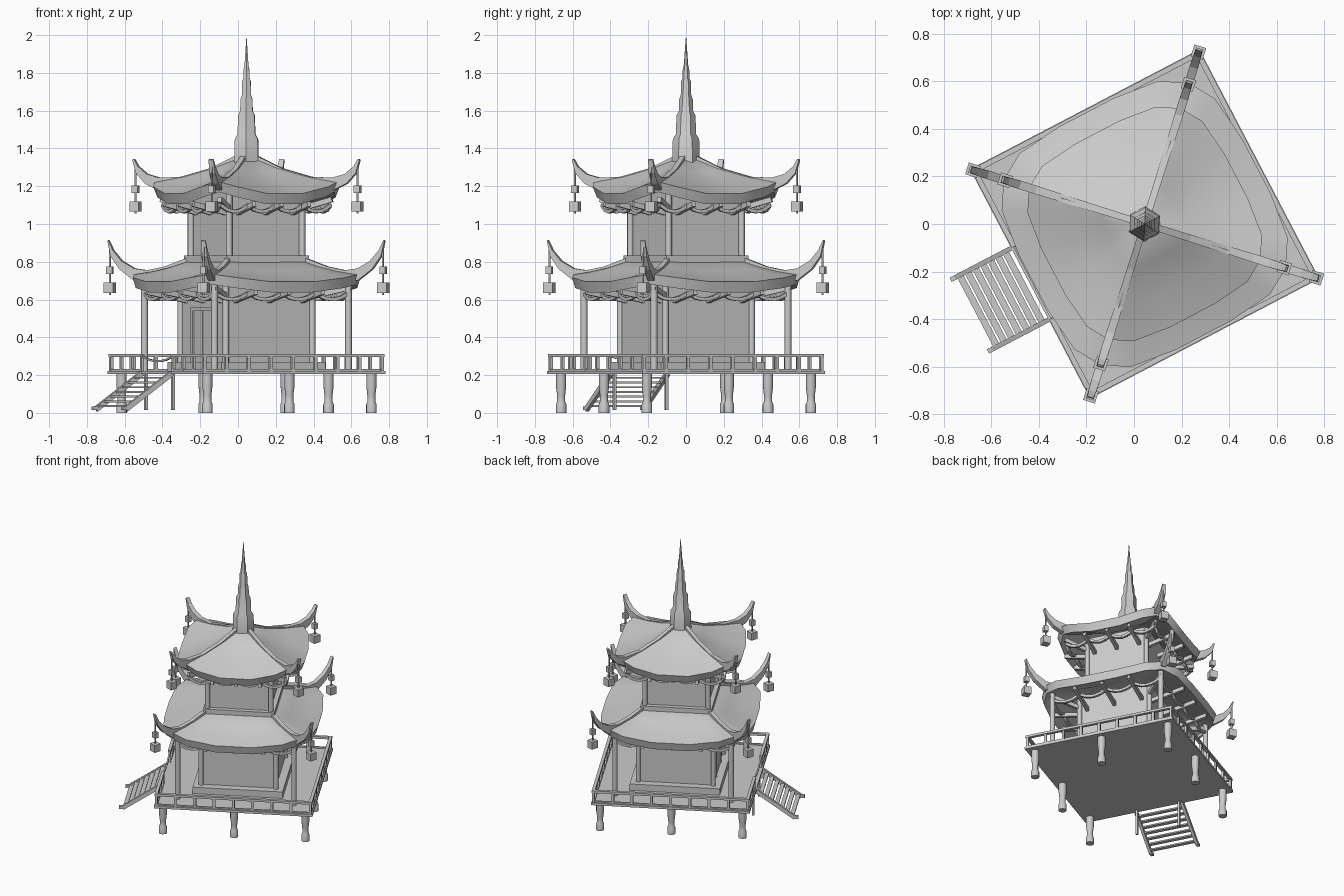
import bpy, bmesh
from math import sin, cos, pi, radians, sqrt
from mathutils import Matrix, Vector

if "Cube" in bpy.data.objects:
    bpy.data.objects.remove(bpy.data.objects["Cube"])

# the whole building is turned about the vertical axis
PLACE = Matrix.Translation((0.045, 0, 0)) @ Matrix.Rotation(radians(27.6), 4, 'Z')
TURNS = [Matrix.Rotation(k * pi / 2, 4, 'Z') for k in range(4)]


def finish(name, bm, smooth=False):
    bmesh.ops.recalc_face_normals(bm, faces=bm.faces)
    bm.transform(PLACE)
    me = bpy.data.meshes.new(name)
    bm.to_mesh(me)
    bm.free()
    ob = bpy.data.objects.new(name, me)
    bpy.context.collection.objects.link(ob)
    if smooth:
        bpy.ops.object.select_all(action='DESELECT')
        ob.select_set(True)
        bpy.context.view_layer.objects.active = ob
        bpy.ops.object.shade_smooth_by_angle(angle=radians(35))


def box(bm, x0, x1, y0, y1, z0, z1, m=Matrix()):
    t = Matrix.Translation(((x0 + x1) / 2, (y0 + y1) / 2, (z0 + z1) / 2))
    s = Matrix.Diagonal((x1 - x0, y1 - y0, z1 - z0, 1))
    bmesh.ops.create_cube(bm, size=1, matrix=m @ t @ s)


def bar(bm, a, b, w, h, m=Matrix()):
    a, b = m @ Vector(a), m @ Vector(b)
    d = (b - a).normalized()
    side = d.cross(Vector((0, 0, 1))).normalized()
    up = side.cross(d)
    rot = Matrix((d, side, up)).transposed().to_4x4()
    s = Matrix.Diagonal(((b - a).length, w, h, 1))
    bmesh.ops.create_cube(bm, size=1, matrix=Matrix.Translation((a + b) / 2) @ rot @ s)


def loft(bm, rings, cap=True):
    vs = [[bm.verts.new(p) for p in r] for r in rings]
    n = len(rings[0])
    for a, b in zip(vs, vs[1:]):
        for i in range(n):
            bm.faces.new((a[i], a[(i + 1) % n], b[(i + 1) % n], b[i]))
    if cap:
        bm.faces.new(vs[0])
        bm.faces.new(vs[-1])
    return vs


def lathe(bm, profile, x=0, y=0, sides=12):
    loft(bm, [[(x + r * cos(2 * pi * i / sides), y + r * sin(2 * pi * i / sides), z)
               for i in range(sides)] for r, z in profile])


# deck and its railing, open on the stair side
bm = bmesh.new()
box(bm, -.545, .545, -.545, .545, .205, .222)
finish("deck", bm)
bm = bmesh.new()
for k, m in enumerate(TURNS):
    spans = [(-.54, -.17), (.17, .54)] if k == 2 else [(-.54, .54)]
    for a, b in spans:
        box(bm, .52, .542, a, b, .295, .312, m)
        box(bm, .523, .537, a, b, .222, .232, m)
        n = round((b - a) / .135)
        for i in range(n + 1):
            y = a + .01 + (b - a - .02) * i / n
            box(bm, .522, .538, y - .009, y + .009, .22, .3, m)
finish("railing", bm)

# sagging rope across the stair opening
bm = bmesh.new()
rope = [(-.53, .17 * t, .273 + .025 * t * t) for t in (-1, -.6, -.2, .2, .6, 1)]
for a, b in zip(rope, rope[1:]):
    bar(bm, a, b, .01, .01)
finish("entry_rope", bm)

# stilts
bm = bmesh.new()
for i in (-1, 0, 1):
    for j in (-1, 0, 1):
        if (i, j) not in ((0, 0), (-1, 0)):
            lathe(bm, [(.028, 0), (.028, .045), (.021, .06), (.021, .09), (.027, .14), (.027, .207)],
                  .49 * i, .49 * j)
finish("stilts", bm, True)

# stairs
bm = bmesh.new()
for s in (-1, 1):
    bar(bm, (-.81, .17 * s, .02), (-.535, .17 * s, .21), .02, .028)
    box(bm, -.833, -.79, .17 * s - .01, .17 * s + .01, .015, .035)
    box(bm, -.527, -.513, .155 * s - .008, .155 * s + .008, .015, .205)
for i in range(7):
    x, z = -.79 + .036 * i, .036 + .025 * i
    box(bm, x - .014, x + .014, -.165, .165, z - .005, z + .005)
finish("stairs", bm)

# storeys: plinth, walls, corner posts
bm = bmesh.new()
box(bm, -.31, .31, -.31, .31, .22, .27)
box(bm, -.245, .245, -.245, .245, .775, .832)
finish("storey_plinths", bm)
bm = bmesh.new()
box(bm, -.255, .255, -.255, .255, .26, .7)
box(bm, -.212, .212, -.212, .212, .82, 1.18)
finish("walls", bm)
bm = bmesh.new()
for s in (-1, 1):
    box(bm, -.265, -.25, .12 * s - .012, .12 * s + .012, .27, .56)
    box(bm, -.26, -.25, min(0, s * .105) + .003, max(0, s * .105) - .003, .27, .54)
box(bm, -.265, -.25, -.132, .132, .54, .56)
finish("door", bm)
bm = bmesh.new()
for sx in (-1, 1):
    for sy in (-1, 1):
        lathe(bm, [(.017, .26), (.017, .68)], .258 * sx, .258 * sy)
        lathe(bm, [(.017, .82), (.017, 1.16)], .218 * sx, .218 * sy)
        lathe(bm, [(.018, .22), (.018, .69)], .4 * sx, .4 * sy)
finish("columns", bm, True)

# roofs: eave outline of one side as (distance, along, rise share)
EAVE = [(.44, -.44, 1), (.507, -.33, .6), (.53, -.13, .1), (.53, .13, .1), (.507, .33, .6)]


def roof(label, scale, inner, z_in, z_mid, z_corner, z_body, hip_top, hip_bot):
    def ring(f, z_of):
        pts = []
        for m in TURNS:
            for x, y, c in EAVE:
                p = Vector((x * scale, y * scale, 0))
                q = Vector((inner, inner * y / .44, 0))
                v = q.lerp(p, f)
                v.z = z_of(z_mid + (z_corner - z_mid) * c)
                pts.append(m @ v)
        return pts
    bm = bmesh.new()
    loft(bm, [ring(0, lambda e: z_in), ring(.3, lambda e: z_in + (e - z_in) * .42),
              ring(.65, lambda e: z_in + (e - z_in) * .77), ring(1, lambda e: e),
              ring(.95, lambda e: e - .056), ring(.5, lambda e: z_in + (e - z_in) * .7 - .045),
              ring(0, lambda e: z_in - .05)])
    finish(label + "_roof", bm, True)

    # hip ridges sweeping up into horns
    bm = bmesh.new()
    for m in TURNS:
        m = m @ Matrix.Rotation(pi / 4, 4, 'Z')
        loft(bm, [[m @ Vector((r, y, z)) for r, y, z in
                   ((t[0], -w, t[1]), (t[0], w, t[1]), (b[0], w, b[1]), (b[0], -w, b[1]))]
                  for t, b, w in zip(hip_top, hip_bot, (.014, .015, .016, .018, .018, .016, .013))])
    finish(label + "_hip_ridges", bm)

    # lanterns hanging from the horns
    bm = bmesh.new()
    r, z = hip_top[-1][0] - .006, hip_top[-1][1]
    for m in TURNS:
        m = m @ Matrix.Rotation(pi / 4, 4, 'Z')
        for h, z0, z1 in ((.004, .29, .02), (.016, .18, .14), (.026, .28, .225)):
            box(bm, r - h, r + h, -h, h, z - z0, z - z1, m)
    finish(label + "_lanterns", bm)

    # rafters and curved braces below the eaves
    bm = bmesh.new()
    zb = z_mid - .055
    for m in TURNS:
        for y in (-.2, 0, .2):
            bar(bm, (z_body, y * scale, zb - .04), (.49 * scale, y * scale, zb + .005), .022, .028, m)
        bar(bm, (z_body, z_body, zb - .02), (.41 * scale, .41 * scale, zb + .03), .022, .028, m)
        for c in (-.3, -.1, .1, .3):
            arc = [(.40 * scale, (c + .1 * t) * scale, zb - .035 + .035 * t * t) for t in (-1, -.5, 0, .5, 1)]
            for a, b in zip(arc, arc[1:]):
                bar(bm, a, b, .02, .018, m)
    finish(label + "_eave_brackets", bm)


roof("lower", 1, .24, .80, .69, .735, .25,
     [(.33, .82), (.45, .775), (.55, .755), (.62, .765), (.69, .805), (.737, .86), (.764, .915)],
     [(.33, .77), (.45, .73), (.55, .70), (.62, .70), (.70, .76), (.75, .83), (.768, .91)])
roof("upper", .82, .035, 1.35, 1.155, 1.225, .21,
     [(.05, 1.365), (.2, 1.295), (.36, 1.25), (.48, 1.245), (.55, 1.265), (.598, 1.305), (.622, 1.345)],
     [(.05, 1.32), (.2, 1.25), (.36, 1.2), (.48, 1.175), (.56, 1.215), (.61, 1.27), (.63, 1.34)])

# stepped spire
bm = bmesh.new()
lathe(bm, [(.074, 1.32), (.07, 1.45), (.054, 1.475), (.05, 1.575), (.038, 1.6), (.036, 1.66), (.028, 1.68),
           (.026, 1.755), (.019, 1.77), (.017, 1.82), (.012, 1.84), (.001, 1.99)], 0, 0, 6)
finish("spire", bm, True)
